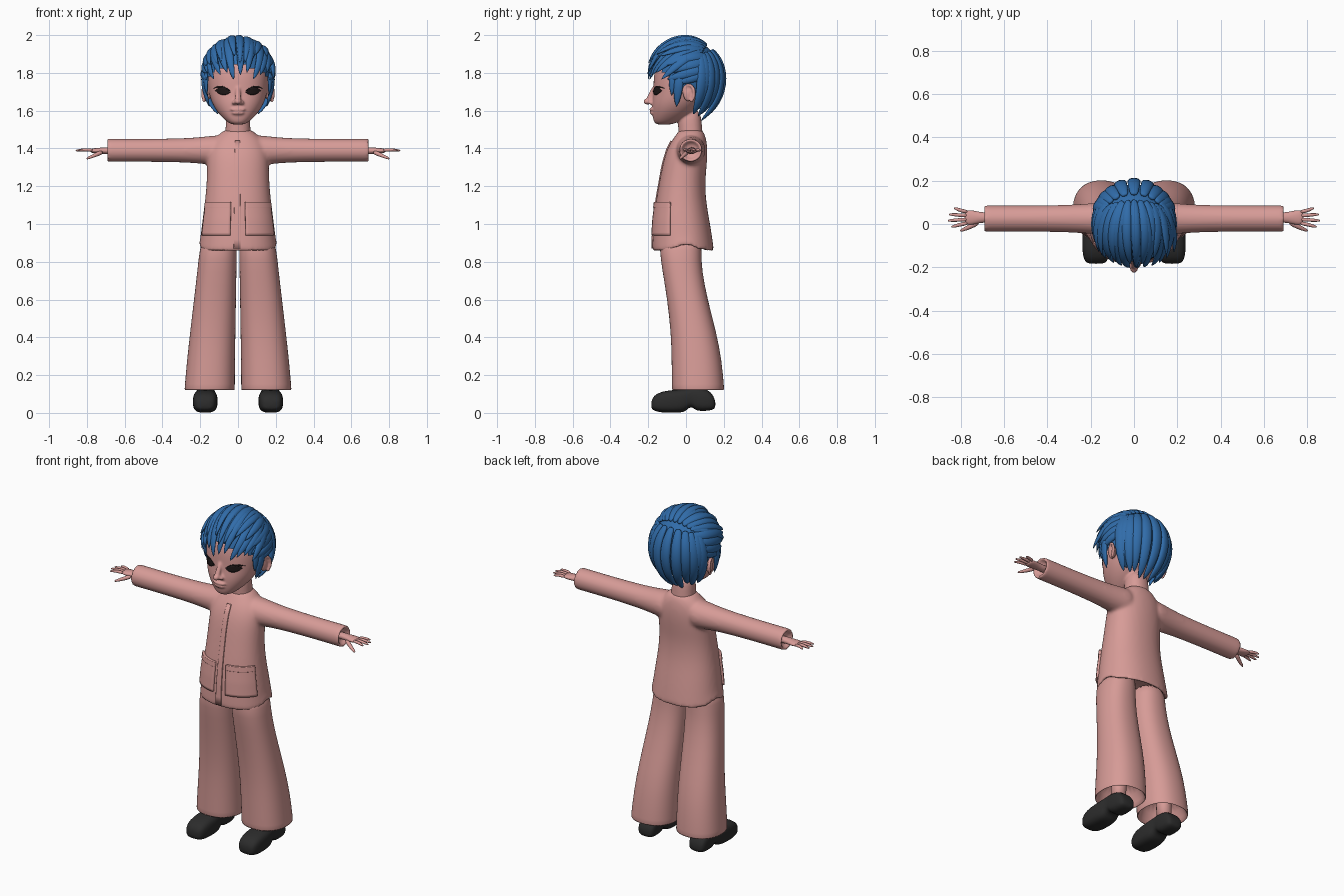
import bpy, bmesh, random
from math import sin, cos, pi, exp, radians, sqrt
from mathutils import Vector, Matrix
from mathutils.bvhtree import BVHTree

random.seed(4)
if "Cube" in bpy.data.objects:
    bpy.data.objects.remove(bpy.data.objects["Cube"])


def material(name, r, g, b):
    m = bpy.data.materials.new(name)
    m.use_nodes = True
    m.diffuse_color = (r, g, b, 1)
    m.node_tree.nodes["Principled BSDF"].inputs["Base Color"].default_value = (r, g, b, 1)
    return m


PINK = material("warm pink", 0.68, 0.33, 0.31)
BLUE = material("hair blue", 0.03, 0.15, 0.40)
BLACK = material("shoe black", 0.025, 0.025, 0.025)
DARK = material("eye dark", 0.012, 0.008, 0.008)
X, Y, Z = Vector((1, 0, 0)), Vector((0, 1, 0)), Vector((0, 0, 1))


def power(v, p):
    return (1 if v >= 0 else -1) * abs(v) ** (2 / p)


def loft(bm, sections, n=20, p=2):
    """Skin closed superellipse sections given as (centre, half axis, half axis)."""
    rings = []
    for c, u, v in sections:
        angles = [2 * pi * i / n for i in range(n)]
        rings.append([bm.verts.new(c + u * power(cos(a), p) + v * power(sin(a), p)) for a in angles])
    for a, b in zip(rings, rings[1:]):
        for i in range(n):
            j = (i + 1) % n
            bm.faces.new((a[i], a[j], b[j], b[i]))
    bm.faces.new(rings[0][::-1])
    bm.faces.new(rings[-1])


def stack(bm, rows, n=24, p=2.2):
    """Horizontal sections: height, centre x, half width, front y, back y."""
    loft(bm, [(Vector((x, (f + b) / 2, z)), X * w, Y * (b - f) / 2) for z, x, w, f, b in rows], n, p)


def sweep(bm, pts, widths, thicks, ups=None, axis=None, n=10, p=2):
    """Section swept along a path; ups gives the thickness direction."""
    pts = [Vector(q) for q in pts]
    out = []
    for i, q in enumerate(pts):
        t = axis or (pts[min(i + 1, len(pts) - 1)] - pts[max(i - 1, 0)]).normalized()
        side = t.cross(ups[i] if ups else Z).normalized()
        out.append((q, side * widths[i], side.cross(t) * thicks[i]))
    loft(bm, out, n, p)


def ball(bm, c, size):
    bmesh.ops.create_uvsphere(bm, u_segments=16, v_segments=10, radius=1,
                              matrix=Matrix.Translation(c) @ Matrix.Diagonal((*size, 1)))


def finish(bm, name, mat, mirror=False, subsurf=0, voxel=0, smooth=0, shell=0):
    bmesh.ops.recalc_face_normals(bm, faces=bm.faces)
    me = bpy.data.meshes.new(name)
    bm.to_mesh(me)
    bm.free()
    for f in me.polygons:
        f.use_smooth = True
    me.materials.append(mat)
    ob = bpy.data.objects.new(name, me)
    bpy.context.collection.objects.link(ob)
    if mirror:
        ob.modifiers.new("mirror", "MIRROR").use_mirror_merge = False
    if subsurf:
        m = ob.modifiers.new("round", "SUBSURF")
        m.levels = m.render_levels = subsurf
    if voxel:
        m = ob.modifiers.new("blend", "REMESH")
        m.mode, m.voxel_size, m.use_smooth_shade = "VOXEL", voxel, True
    if smooth:
        m = ob.modifiers.new("soften", "SMOOTH")
        m.factor, m.iterations = 0.5, smooth
    if shell:
        m = ob.modifiers.new("thickness", "SOLIDIFY")
        m.thickness, m.offset = shell, 0
    return ob


# Jacket: hollow hem and cuffs, arms blended into the body
BODY = [(0.855, 0, 0.21, -0.18, 0.15), (0.87, 0, 0.208, -0.18, 0.148), (0.93, 0, 0.2, -0.178, 0.14),
        (1.02, 0, 0.19, -0.172, 0.125), (1.12, 0, 0.176, -0.16, 0.107), (1.22, 0, 0.167, -0.142, 0.102),
        (1.3, 0, 0.165, -0.128, 0.11), (1.38, 0, 0.163, -0.108, 0.115), (1.44, 0, 0.14, -0.078, 0.11),
        (1.475, 0, 0.1, -0.05, 0.1), (1.505, 0, 0.068, -0.035, 0.085)]
bm = bmesh.new()
stack(bm, [(0.94, 0, 0.165, -0.14, 0.105), (0.86, 0, 0.185, -0.155, 0.125)] + BODY)
for v in bm.verts:
    if v.co.z < 0.9:
        v.co.z += 0.04 * exp(-(v.co.y / 0.05) ** 2)
for s in (1, -1):
    xs = (0.06, 0.14, 0.2, 0.3, 0.5, 0.69, 0.7, 0.7, 0.66)
    rs = (0.085, 0.078, 0.071, 0.064, 0.061, 0.062, 0.062, 0.05, 0.046)
    sweep(bm, [(s * x, 0.025, 1.39) for x in xs], rs, rs, axis=X, n=20)
finish(bm, "jacket", PINK, subsurf=2, voxel=0.01, smooth=7)


def patch(name, a0, a1, z0, z1, thick, mirror):
    """Panel that follows the jacket surface between two angles from the front."""
    bm, grid, nu, nv = bmesh.new(), [], 14, 12
    for j in range(nv + 1):
        z = z0 + (z1 - z0) * j / nv
        lo, hi = next((a, b) for a, b in zip(BODY, BODY[1:]) if a[0] <= z <= b[0])
        k = (z - lo[0]) / (hi[0] - lo[0])
        _, _, w, f, b = [p + (q - p) * k for p, q in zip(lo, hi)]
        row = []
        for i in range(nu + 1):
            a = radians(a0 + (a1 - a0) * i / nu)
            row.append(bm.verts.new((w * power(sin(a), 2.2), (f + b) / 2 - (b - f) / 2 * power(cos(a), 2.2), z)))
        grid.append(row)
    for r, q in zip(grid, grid[1:]):
        for i in range(nu):
            bm.faces.new((r[i], r[i + 1], q[i + 1], q[i]))
    finish(bm, name, PINK, mirror=mirror, shell=thick)


patch("pocket", 10, 68, 0.94, 1.11, 0.018, True)
patch("pocket_edge", 10, 68, 1.085, 1.115, 0.024, True)
patch("button_placket", -5, 3, 0.87, 1.44, 0.008, False)

# Trousers: flared tubes with a hollow hem
bm = bmesh.new()
stack(bm, [(0.26, 0.15, 0.1, -0.05, 0.15), (0.125, 0.15, 0.122, -0.062, 0.19), (0.118, 0.15, 0.134, -0.075, 0.203),
           (0.13, 0.15, 0.134, -0.075, 0.203), (0.28, 0.143, 0.128, -0.077, 0.19), (0.42, 0.134, 0.121, -0.08, 0.163),
           (0.6, 0.122, 0.112, -0.1, 0.115), (0.75, 0.112, 0.104, -0.125, 0.085), (0.87, 0.104, 0.1, -0.143, 0.08),
           (0.93, 0.1, 0.085, -0.13, 0.09)], p=2.3)
finish(bm, "trouser_leg", PINK, mirror=True, subsurf=1)

# Ankles and shoes
bm = bmesh.new()
stack(bm, [(0.08, 0.165, 0.036, 0.02, 0.1), (0.3, 0.155, 0.045, 0.02, 0.11)], n=16)
finish(bm, "ankle", PINK, mirror=True)
SHOE = [(-0.184, 0.035, 0.025, 0.06), (-0.172, 0.054, 0.012, 0.092), (-0.13, 0.065, 0, 0.115),
        (-0.06, 0.067, 0, 0.122), (-0.005, 0.062, 0.002, 0.128), (0.012, 0.056, 0.028, 0.13),
        (0.04, 0.054, 0.03, 0.135), (0.05, 0.056, 0.008, 0.137), (0.12, 0.056, 0.01, 0.125),
        (0.146, 0.048, 0.018, 0.09), (0.156, 0.035, 0.03, 0.06)]
bm = bmesh.new()
sweep(bm, [(0.172 - 0.02 * y, y, (a + b) / 2) for y, _, a, b in SHOE], [r[1] for r in SHOE],
      [(r[3] - r[2]) / 2 for r in SHOE], axis=Y, n=20, p=3)
finish(bm, "shoe", BLACK, mirror=True, subsurf=1)

# Hands: palm, four fingers and thumb
bm = bmesh.new()
sweep(bm, [(x, 0.03, 1.388) for x in (0.64, 0.7, 0.73, 0.76, 0.785)], (0.026, 0.024, 0.032, 0.037, 0.033),
      (0.022, 0.019, 0.017, 0.014, 0.01), axis=X)
for i, tip in enumerate((0.845, 0.86, 0.855, 0.832)):
    k = i - 1.5
    path = [(0.765, 0.03 + k * 0.017, 1.39), (0.805, 0.03 + k * 0.022, 1.394),
            (tip - 0.01, 0.03 + k * 0.028, 1.39), (tip, 0.03 + k * 0.029, 1.388)]
    sweep(bm, path, (0.01, 0.009, 0.007, 0.003), (0.01, 0.009, 0.006, 0.003))
sweep(bm, [(0.715, 0.01, 1.383), (0.755, -0.012, 1.365), (0.795, -0.029, 1.348), (0.803, -0.032, 1.345)],
      (0.014, 0.012, 0.008, 0.003), (0.014, 0.011, 0.007, 0.003))
finish(bm, "hand", PINK, mirror=True, subsurf=1)

# Head with neck, nose, lips and ears blended together
bm = bmesh.new()
stack(bm, [(1.525, 0, 0.03, -0.155, -0.08), (1.54, 0, 0.058, -0.172, -0.04), (1.575, 0, 0.095, -0.178, 0.02),
           (1.61, 0, 0.122, -0.181, 0.06), (1.65, 0, 0.143, -0.181, 0.1), (1.7, 0, 0.157, -0.173, 0.13),
           (1.76, 0, 0.164, -0.174, 0.15), (1.83, 0, 0.163, -0.165, 0.16), (1.89, 0, 0.138, -0.13, 0.14),
           (1.94, 0, 0.08, -0.07, 0.08)])
stack(bm, [(1.43, 0, 0.075, -0.04, 0.095), (1.5, 0, 0.064, -0.04, 0.085), (1.62, 0, 0.065, -0.05, 0.08)])
sweep(bm, [(0, -0.165, 1.735), (0, -0.183, 1.69), (0, -0.2, 1.655), (0, -0.19, 1.632)],
      (0.012, 0.014, 0.019, 0.02), (0.01, 0.012, 0.018, 0.012), ups=[-Y] * 4)
ball(bm, (0, -0.207, 1.648), (0.019, 0.019, 0.016))
ball(bm, (0, -0.181, 1.606), (0.042, 0.013, 0.009))
ball(bm, (0, -0.179, 1.588), (0.034, 0.014, 0.01))
for s in (1, -1):
    ball(bm, (s * 0.02, -0.187, 1.643), (0.013, 0.015, 0.011))
    ball(bm, (s * 0.165, 0.012, 1.69), (0.016, 0.028, 0.043))
    arc = [radians(a) for a in range(-80, 181, 26)]
    sweep(bm, [(s * (0.176 + 0.01 * cos(a)), 0.015 + 0.03 * cos(a), 1.692 + 0.046 * sin(a)) for a in arc],
          [0.009] * len(arc), [0.009] * len(arc), ups=[X] * len(arc))
head = finish(bm, "head", PINK, subsurf=2, voxel=0.006, smooth=4)

# Eyes and lash flicks as thin plates laid on the face
graph = bpy.context.evaluated_depsgraph_get()
tree = BVHTree.FromObject(head, graph)


def face_plate(name, cx, cz, hw, hh, tilt, bend, mat):
    bm, cols, n = bmesh.new(), [], 14
    for i in range(n + 1):
        u = 2 * i / n - 1
        col = []
        for v in (-1, -0.5, 0, 0.5, 1):
            x, z = cx + hw * u, cz + tilt * u + (1 - u * u) * (hh * v + bend)
            hit = tree.ray_cast(Vector((x, -1, z)), Y)[0]
            col.append(bm.verts.new((x, hit.y - 0.003, z)))
        cols.append(col)
    for a, b in zip(cols, cols[1:]):
        for j in range(4):
            bm.faces.new((a[j], b[j], b[j + 1], a[j + 1]))
    finish(bm, name, mat, mirror=True, shell=0.003)


face_plate("eye", 0.08, 1.702, 0.04, 0.021, 0.004, 0.002, DARK)
face_plate("upper_lash", 0.083, 1.708, 0.05, 0.006, 0.009, 0.016, DARK)

# Hair: base cap plus tapered locks running over an ellipsoid
C, R = Vector((0, 0, 1.78)), Vector((0.183, 0.19, 0.205))


def reach(d):
    return 1 / sqrt(sum((d[i] / R[i]) ** 2 for i in range(3)))


def lock(bm, start, tip, w, th, lift=1.0):
    a, b = Vector(start), Vector(tip) - C
    a = a.normalized() * reach(a.normalized())
    k = b.length / reach(b.normalized())
    n, pts, ups, ws, ts = 10, [], [], [], []
    for i in range(n + 1):
        t = i / n
        d = a.lerp(b, t).normalized()
        pts.append(C + d * reach(d) * (1 + (k - 1) * t * t) * (1 + (lift - 1) * sin(pi * t)))
        ups.append(d)
        taper = min(1, 0.45 + 1.6 * t) * (1 - t ** 2.5) ** 0.8 + 0.03
        ws.append(w * taper)
        ts.append(th * taper)
    sweep(bm, pts, ws, ts, ups, n=8)


bm = bmesh.new()
bmesh.ops.create_uvsphere(bm, u_segments=40, v_segments=28, radius=1,
                          matrix=Matrix.Translation(C) @ Matrix.Diagonal((*(R * 0.965), 1)))
low = [v for v in bm.verts if v.co.z < 1.82 - 0.75 * (v.co.y + 0.17)]
bmesh.ops.delete(bm, geom=low, context="VERTS")
finish(bm, "hair_cap", BLUE)

# Fringe in a long lower layer and a short tousled upper layer
bm = bmesh.new()
for i in range(11):
    x = (i - 5) * 0.032
    y = -0.202 * sqrt(1 - (x / 0.21) ** 2)
    drop = (0.0, 0.035, 0.012)[i % 3]
    lock(bm, (x * 0.75, 0.1, 0.16), (x * 1.08 + 0.012, y, 1.8 - drop), 0.03, 0.017)
for i in range(9):
    x = (i - 4) * 0.034
    tip = (x + random.uniform(-0.02, 0.02), -0.2 + abs(x) * 0.4, 1.865 + random.uniform(-0.03, 0.035))
    lock(bm, (x * 0.8, 0.11, 0.16), tip, 0.026, 0.015, 1.015)
finish(bm, "fringe", BLUE, subsurf=1)

# Side locks swept forward over the ears, with sideburns
bm = bmesh.new()
for s in (1, -1):
    for z, y, w in ((1.85, -0.12, 0.035), (1.81, -0.11, 0.035), (1.775, -0.1, 0.033), (1.75, -0.075, 0.028)):
        lock(bm, (s * 0.12, 0.12, (z - 1.78) * 0.9 + 0.05), (s * 0.165, y, z - 0.01), w, 0.018)
    lock(bm, (s * 0.18, -0.03, 0.03), (s * 0.152, -0.05, 1.62), 0.03, 0.015)
    lock(bm, (s * 0.17, -0.07, 0.03), (s * 0.163, -0.075, 1.68), 0.022, 0.012)
finish(bm, "side_hair", BLUE, subsurf=1)

# Back locks falling from the crown and gathering at the nape
bm = bmesh.new()
for i in range(11):
    a = radians((i - 5) * 17)
    tip = (0.105 * sin(a), 0.035 + 0.045 * cos(a), 1.53 + 0.05 * abs(sin(a)) + 0.02 * (i % 2))
    lock(bm, (0.13 * sin(a), 0.07 + 0.05 * cos(a), 0.13), tip, 0.036, 0.02, 1.02)
finish(bm, "back_hair", BLUE, subsurf=1)
